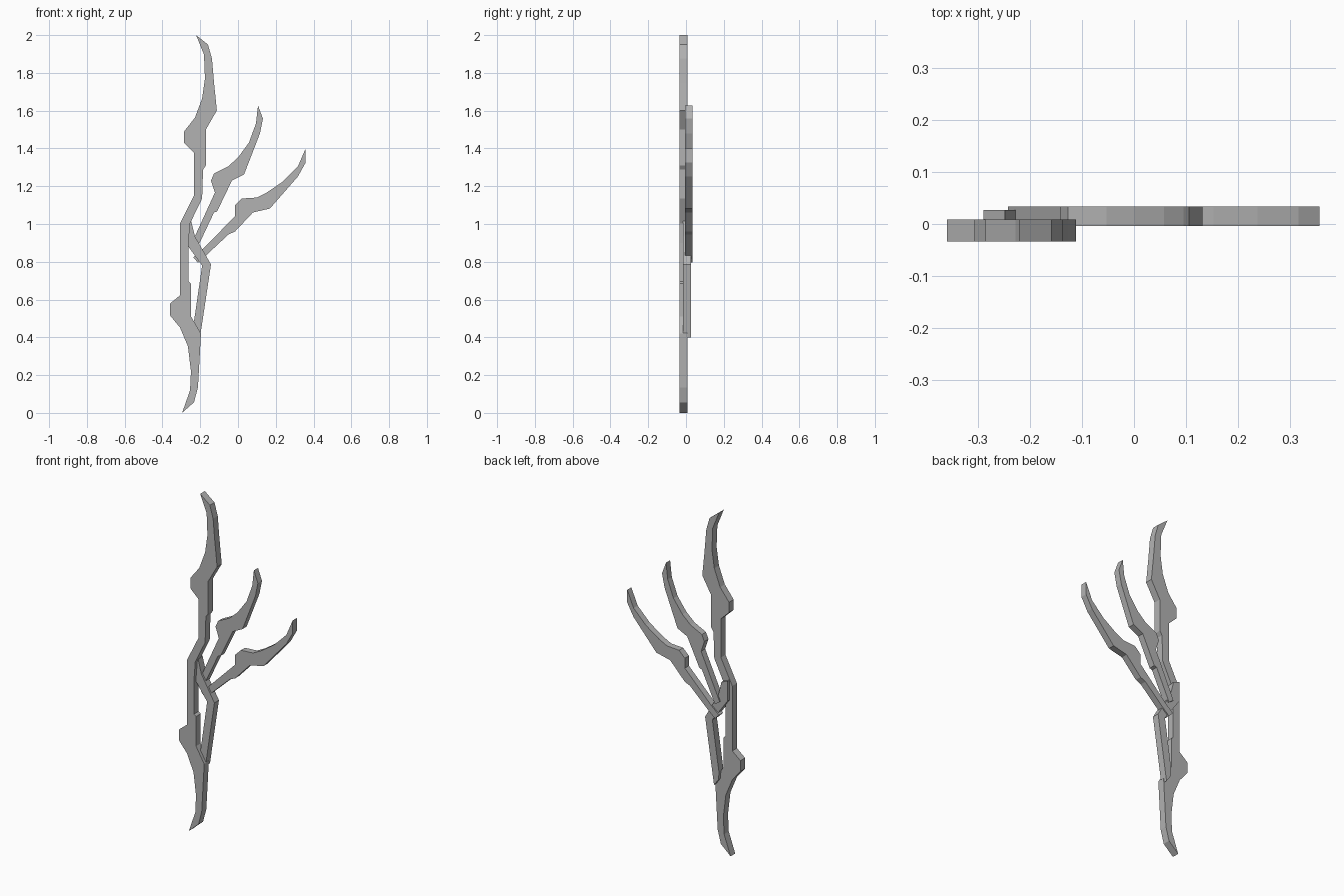
import bpy
import bmesh

bark = bpy.data.materials.new("grey bark")
bark.diffuse_color = (0.45, 0.45, 0.45, 1)


def slab(name, outline, y0, y1):
    """Extrude a front (x, z) outline from y0 to y1."""
    bm = bmesh.new()
    face = bm.faces.new([bm.verts.new((x, y0, z)) for x, z in outline])
    ext = bmesh.ops.extrude_face_region(bm, geom=[face], use_keep_orig=True)
    moved = [v for v in ext["geom"] if isinstance(v, bmesh.types.BMVert)]
    bmesh.ops.translate(bm, verts=moved, vec=(0, y1 - y0, 0))
    bmesh.ops.recalc_face_normals(bm, faces=bm.faces)
    bmesh.ops.triangulate(bm, faces=[f for f in bm.faces if len(f.verts) > 4])
    mesh = bpy.data.meshes.new(name)
    bm.to_mesh(mesh)
    bm.free()
    mesh.materials.append(bark)
    bpy.context.collection.objects.link(bpy.data.objects.new(name, mesh))


# Tall front stem, right edge down then left edge up
slab("main_stem", [
    (-.222, 2), (-.159, 1.95), (-.138, 1.876), (-.127, 1.749), (-.112, 1.601),
    (-.17, 1.5), (-.17, 1.31), (-.185, 1.288), (-.19, 1.135), (-.254, 1.003),
    (-.262, .9), (-.262, .696), (-.249, .685), (-.249, .511), (-.196, .42),
    (-.212, .135), (-.233, .056), (-.296, 0),
    (-.254, .119), (-.249, .22), (-.265, .352), (-.307, .452), (-.36, .516),
    (-.36, .579), (-.307, .622), (-.307, 1.003), (-.233, 1.151), (-.233, 1.378),
    (-.286, 1.429), (-.286, 1.489), (-.228, 1.563), (-.19, 1.664),
    (-.175, 1.77), (-.18, 1.897)], -.034, .009)

# Bent side stem joining the main stem at both ends
slab("side_stem", [
    (-.233, .484), (-.19, .78), (-.29, .918), (-.29, 1.034), (-.249, 1.018),
    (-.228, .934), (-.143, .786), (-.201, .4), (-.23, .44)], -.015, .027)

# Upper branch
slab("upper_branch", [
    (.106, 1.627), (.132, 1.558), (.116, 1.479), (.032, 1.262), (-.032, 1.23),
    (-.111, 1.066), (-.127, 1.061), (-.212, .881), (-.243, .902),
    (-.122, 1.167), (-.143, 1.23), (-.127, 1.267), (-.053, 1.304),
    (0, 1.352), (.058, 1.431), (.095, 1.532)], -.004, .034)

# Lower branch
slab("lower_branch", [
    (.358, 1.4), (.358, 1.325), (.317, 1.251), (.169, 1.082), (.079, 1.061),
    (-.016, .96), (-.05, .945), (-.175, .828), (-.212, .796), (-.238, .823),
    (-.19, .865), (-.016, 1.04), (-.016, 1.098), (.021, 1.135), (.1, 1.14),
    (.153, 1.167), (.238, 1.225), (.317, 1.304)], -.004, .034)
